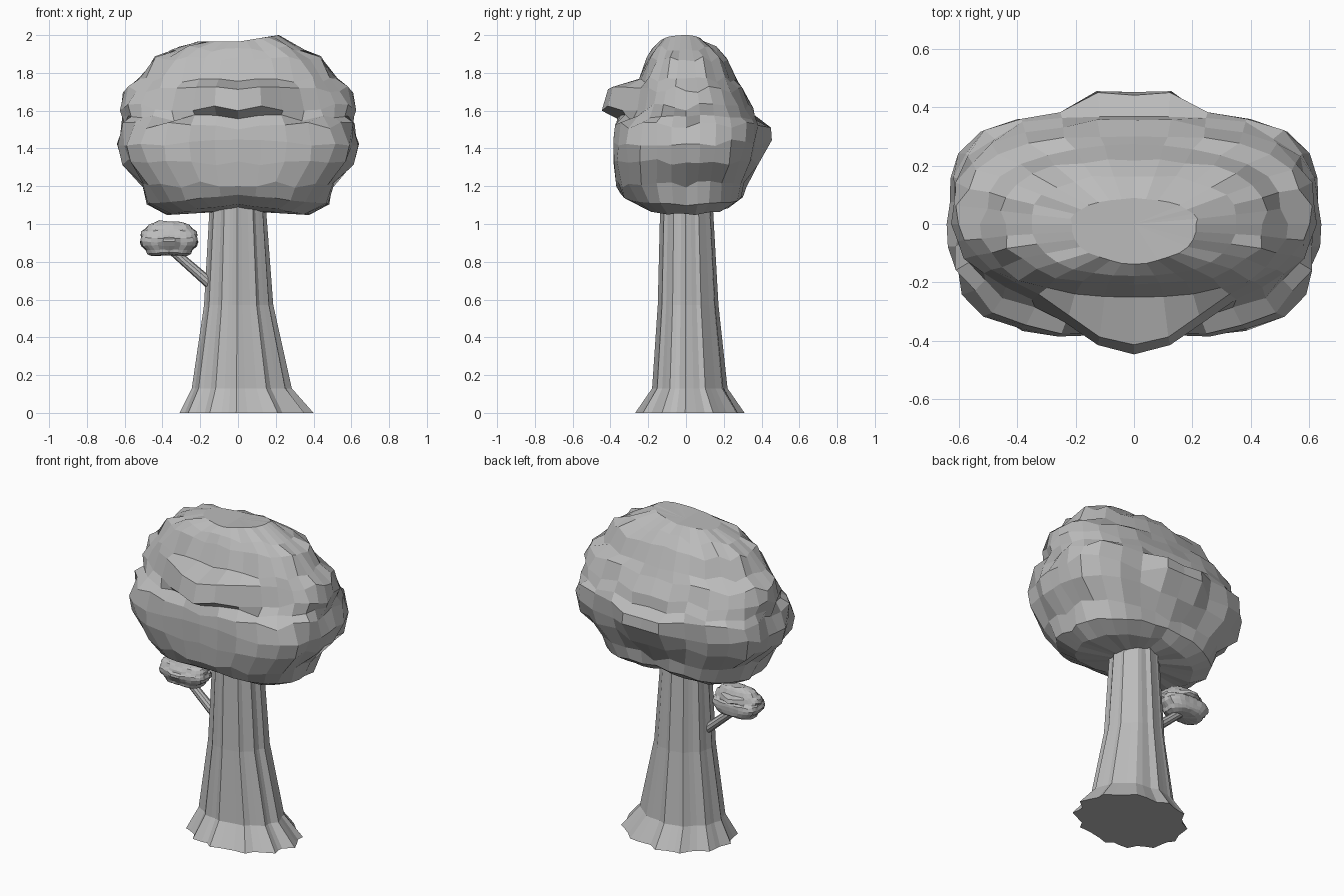
import bpy, bmesh, math, random
from mathutils import Vector

cube = bpy.data.objects.get("Cube")
if cube:
    bpy.data.objects.remove(cube, do_unlink=True)

GREY = (0.5, 0.5, 0.5, 1)
grey = bpy.data.materials.new("plain grey")
grey.use_nodes = True
grey.diffuse_color = GREY
grey.node_tree.nodes["Principled BSDF"].inputs["Base Color"].default_value = GREY


def loft(name, rings, bottom=None, top=None):
    """Skin closed rings from bottom to top; cap with a fan point or a flat face."""
    bm = bmesh.new()
    loops = [[bm.verts.new(p) for p in ring] for ring in rings]
    n = len(loops[0])
    for lo, hi in zip(loops, loops[1:]):
        for i in range(n):
            j = (i + 1) % n
            bm.faces.new((lo[i], lo[j], hi[j], hi[i]))
    for loop, tip in ((loops[0], bottom), (loops[-1], top)):
        if tip is None:
            bm.faces.new(loop)
        else:
            v = bm.verts.new(tip)
            for i in range(n):
                bm.faces.new((loop[i], loop[(i + 1) % n], v))
    bmesh.ops.recalc_face_normals(bm, faces=bm.faces)
    mesh = bpy.data.meshes.new(name)
    bm.to_mesh(mesh)
    bm.free()
    mesh.materials.append(grey)
    obj = bpy.data.objects.new(name, mesh)
    bpy.context.collection.objects.link(obj)
    return obj


# Crown levels: height, half width, front depth, back depth,
# front squareness, back squareness, front bump, back bump
LEVELS = [
    (1.11, 0.38, 0.25, 0.24, 2.2, 2.2, 0, 0),
    (1.16, 0.48, 0.34, 0.31, 2.6, 2.6, 0, 0),
    (1.21, 0.51, 0.38, 0.315, 3.0, 3.0, 0, 0),
    (1.33, 0.61, 0.39, 0.36, 3.3, 3.4, 0, 0.02),
    (1.43, 0.635, 0.39, 0.38, 3.3, 4.4, 0, 0.07),
    (1.52, 0.615, 0.385, 0.385, 3.0, 4.4, 0, 0.06),
    (1.56, 0.605, 0.34, 0.37, 2.3, 3.4, 0.03, 0),
    (1.62, 0.63, 0.31, 0.355, 2.0, 2.7, 0.14, 0),
    (1.71, 0.605, 0.29, 0.31, 2.0, 2.5, 0.13, 0),
    (1.77, 0.52, 0.255, 0.275, 2.5, 2.5, 0, 0),
    (1.87, 0.455, 0.21, 0.225, 2.4, 2.5, 0, 0),
    (1.925, 0.36, 0.18, 0.17, 2.2, 2.4, 0, 0),
    (1.965, 0.22, 0.14, 0.09, 2.0, 2.0, 0, 0),
]
SEG = 32


def ramp(reach, width, x):
    """Full strength near the middle, fading to nothing at reach."""
    return max(0, min(1, (reach - abs(x)) / width))


def crown(name):
    rng = random.Random(4)
    rings = []
    for k, (z, rx, front, back, sq_front, sq_back, nose, hump) in enumerate(LEVELS):
        # mirrored random lumps
        lumps = [(rng.uniform(-0.04, 0.015), rng.uniform(-0.02, 0.02)) for _ in range(SEG)]
        ring = []
        for i in range(SEG):
            a = math.tau * i / SEG - math.pi / 2
            c, s = math.cos(a), math.sin(a)
            power = sq_front if s < 0 else sq_back
            r = (abs(c) ** power + abs(s) ** power) ** (-1 / power)
            grow, lift = lumps[min(i, SEG - i)]
            r *= 1 + grow
            x = rx * r * c
            if s < 0:
                y = front * r * s - nose * ramp(0.34, 0.28, x)
            else:
                y = back * r * s + hump * ramp(0.24, 0.1, x)
            h = z + lift
            if k < 2:                       # underside hangs lower at the sides
                h = z - 0.06 * abs(c) + lift * 0.3
            if k == len(LEVELS) - 1:        # top leans up to one side
                h = z + 0.035 * max(0, c)
            ring.append((x, y, h))
        rings.append(ring)
    return loft(name, rings, (0, 0, 1.07), (0, 0, 1.965))


crown("crown")

# Small tuft reuses the crown shape, turned half round
tuft = crown("small_tuft")
for v in tuft.data.vertices:
    v.co = Vector((-v.co.x * 0.242 - 0.365, -v.co.y * 0.24, (v.co.z - 1.05) * 0.2 + 0.83))

# Fluted trunk: height, left, right, front, back reach, flute depth
TRUNK = [
    (0.0, 0.31, 0.40, 0.27, 0.31, 0.07),
    (0.13, 0.245, 0.285, 0.18, 0.22, 0.05),
    (0.57, 0.18, 0.187, 0.15, 0.172, 0.05),
    (1.1, 0.15, 0.147, 0.137, 0.142, 0.05),
]
rings = []
for z, left, right, front, back, flute in TRUNK:
    rng = random.Random(7)
    ring = []
    for i in range(36):
        a = math.tau * (i + rng.uniform(-0.25, 0.25)) / 36
        c, s = math.cos(a), math.sin(a)
        r = 1 - flute * (1 - math.cos(12 * a)) * rng.uniform(0.4, 1.2)
        ring.append(((right if c > 0 else left) * r * c,
                     (back if s > 0 else front) * r * s, z))
    rings.append(ring)
loft("trunk", rings)

# Branch to the tuft
start, end = Vector((-0.12, 0, 0.66)), Vector((-0.36, 0, 0.87))
bpy.ops.mesh.primitive_cone_add(vertices=10, radius1=0.03, radius2=0.024,
                                depth=(end - start).length, location=(start + end) / 2)
branch = bpy.context.object
branch.name = "branch"
branch.rotation_euler = (end - start).to_track_quat("Z", "Y").to_euler()
branch.data.materials.append(grey)
bpy.ops.object.shade_smooth_by_angle()
